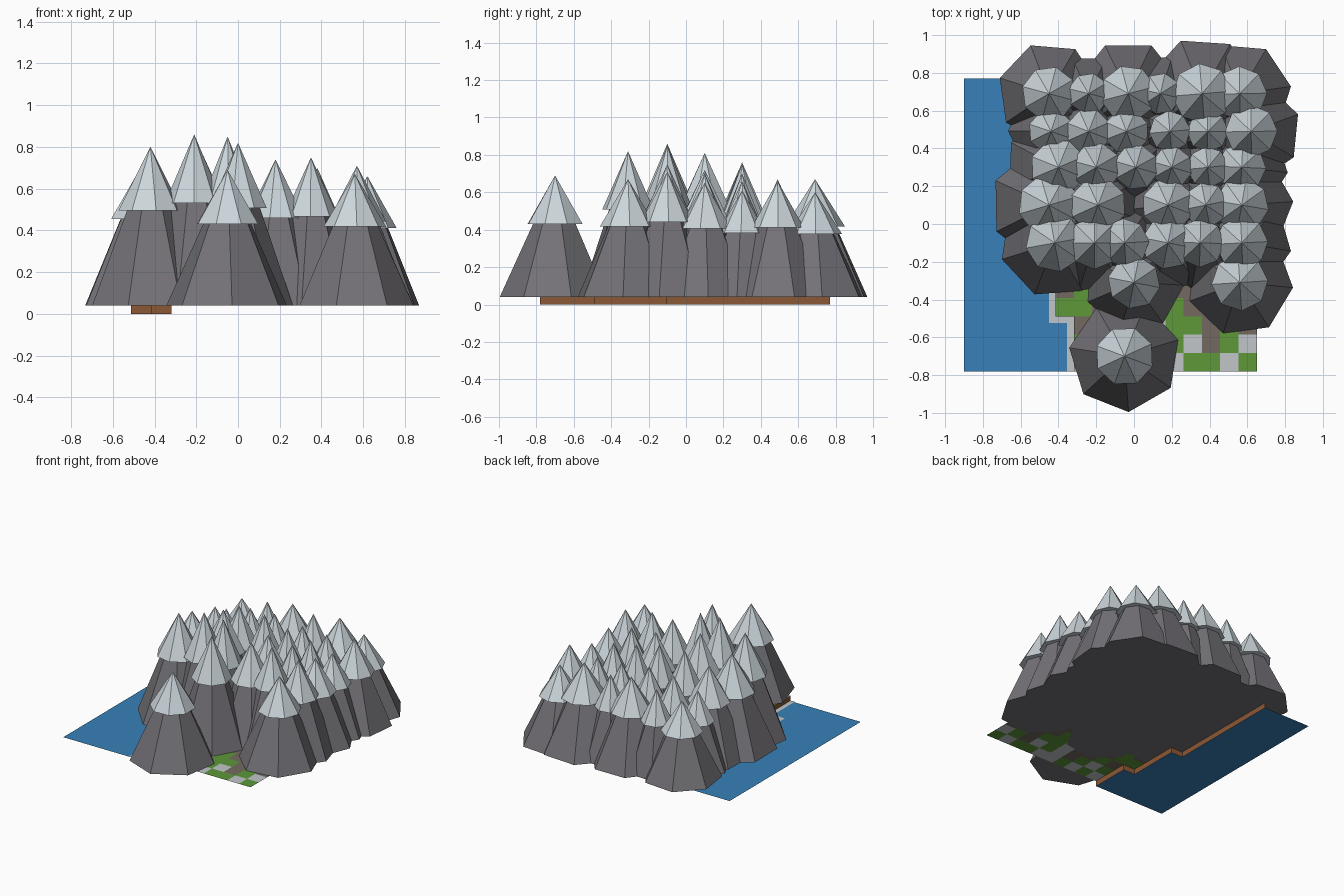
import bpy, bmesh, math, random
from mathutils import Matrix, Vector

random.seed(4)
if "Cube" in bpy.data.objects:
    bpy.data.objects.remove(bpy.data.objects["Cube"], do_unlink=True)


def make_material(name, red, green, blue):
    """Flat material from display colour values, converted to linear."""
    linear = [((c / 255 + 0.055) / 1.055) ** 2.4 for c in (red, green, blue)] + [1]
    material = bpy.data.materials.new(name)
    material.use_nodes = True
    material.diffuse_color = linear
    material.node_tree.nodes["Principled BSDF"].inputs["Base Color"].default_value = linear
    return material


rock = make_material("rock_grey", 116, 114, 119)
snow = make_material("snow_white", 204, 214, 219)
water = make_material("water_blue", 56, 128, 185)
grass = make_material("grass_green", 94, 152, 58)
stone = make_material("pale_stone", 193, 198, 202)
dirt = make_material("dull_earth", 115, 106, 96)
bank = make_material("bank_brown", 140, 88, 54)


def finish(name, bm, materials):
    mesh = bpy.data.meshes.new(name)
    bm.to_mesh(mesh)
    bm.free()
    for material in materials:
        mesh.materials.append(material)
    obj = bpy.data.objects.new(name, mesh)
    bpy.context.collection.objects.link(obj)
    return obj


def add_face(bm, points, material_index=0):
    face = bm.faces.new([bm.verts.new(p) for p in points])
    face.material_index = material_index


def add_rectangle(bm, x0, x1, y0, y1, z, material_index=0):
    add_face(bm, [(x0, y0, z), (x1, y0, z), (x1, y1, z), (x0, y1, z)], material_index)


def add_cone(bm, x, y, bottom, top, radius, top_radius, sides, turn):
    """Faceted cone with its first corner at the given turn."""
    made = bmesh.ops.create_cone(bm, cap_ends=True, segments=sides, radius1=radius,
                                 radius2=top_radius, depth=top - bottom)["verts"]
    first = max((v for v in made if v.co.z < 0), key=lambda v: v.co.x)
    offset = math.atan2(first.co.y, first.co.x)
    place = Matrix.Translation((x, y, (bottom + top) / 2)) @ Matrix.Rotation(turn - offset, 4, "Z")
    bmesh.ops.transform(bm, matrix=place, verts=made)


# Land grid
LAND = 0.04
COUNT = 16
WEST, EAST, SOUTH, NORTH = -0.9, 0.65, -0.78, 0.77
TILE = (EAST - WEST) / COUNT


def column_x(i):
    return WEST + i * TILE


def row_y(j):
    return SOUTH + j * TILE


# Coast: first land column for each band of rows
coast = [(0, 3, 6), (3, 7, 5), (7, COUNT, 4)]
kinds = "dgs"
front_rows = ["sgsgssggsg", "gsgdsgsdgs", "dgddsggdgd", "ggdgddgdddd", "dgddgdddgdd"]

tiles = bmesh.new()
sea = bmesh.new()
foam = bmesh.new()
banks = bmesh.new()
FOAM = 0.035
previous_x = None
for start, end, first in coast:
    x, y0, y1 = column_x(first), row_y(start), row_y(end)
    add_rectangle(sea, WEST, x, y0, y1, 0)
    add_rectangle(foam, x - FOAM, x, y0 - (FOAM if start else 0), y1, 0.004)
    add_face(banks, [(x, y1, 0), (x, y0, 0), (x, y0, LAND), (x, y1, LAND)])
    if previous_x is not None:
        add_face(banks, [(x, y0, 0), (previous_x, y0, 0), (previous_x, y0, LAND), (x, y0, LAND)])
        add_rectangle(foam, x, previous_x - FOAM, y0 - FOAM, y0, 0.004)
    previous_x = x
    for j in range(start, end):
        for i in range(first, COUNT):
            kind = front_rows[j][i - first] if j < len(front_rows) else random.choice("dddg")
            add_rectangle(tiles, column_x(i), column_x(i + 1), row_y(j), row_y(j + 1),
                          LAND, kinds.index(kind))

finish("land_tiles", tiles, [dirt, grass, stone])
finish("water", sea, [water])
finish("shore_foam", foam, [stone])
finish("coast_bank", banks, [bank])

# Mountain rows: y, then (x, peak height, snow radius, optional turn in degrees)
mountain_rows = [
    (.69, [(-.45, .60, .145, 8), (-.24, .63, .11), (-.03, .67, .15, 13), (.14, .64, .11),
           (.36, .67, .16, 9), (.56, .60, .145, 8)]),
    (.49, [(-.44, .60, .12), (-.24, .66, .12), (-.04, .67, .12), (.19, .64, .11),
           (.39, .63, .11), (.62, .66, .14, 20)]),
    (.30, [(-.40, .70, .15), (-.20, .76, .13), (.01, .75, .12), (.20, .70, .11),
           (.39, .66, .11), (.57, .61, .13)]),
    (.10, [(-.45, .73, .165, 1), (-.19, .81, .15), (.18, .72, .14), (.38, .70, .12),
           (.57, .65, .145, 4)]),
    (-.10, [(-.42, .80, .155, 43), (-.21, .86, .14), (-.05, .85, .13), (.18, .74, .14),
            (.35, .75, .13), (.57, .71, .14, 42)]),
    (-.31, [(0, .82, .14), (.56, .67, .15, 46)]),
    (-.70, [(-.05, .69, .157, 17)]),
]

rocks = bmesh.new()
caps = bmesh.new()
SNOW_LINE = 0.6   # share of the height that is bare rock
SPREAD = 0.53     # snow radius compared with rock foot radius
for y, peaks in mountain_rows:
    foot_z = LAND + (0.001 if y < -0.5 else -0.001)
    for x, height, radius, *turn in peaks:
        angle = math.radians(turn[0] if turn else random.uniform(0, 50))
        line = LAND + SNOW_LINE * (height - LAND)
        foot = radius / SPREAD
        rock_top = line + 0.03
        add_cone(rocks, x, y, foot_z, rock_top, foot,
                 foot * (height - rock_top) / (height - LAND), 7, angle)
        add_cone(caps, x, y, line, height, radius, 0, 8, angle + random.uniform(0, 0.8))

finish("mountain_rocks", rocks, [rock])
finish("snow_caps", caps, [snow])
